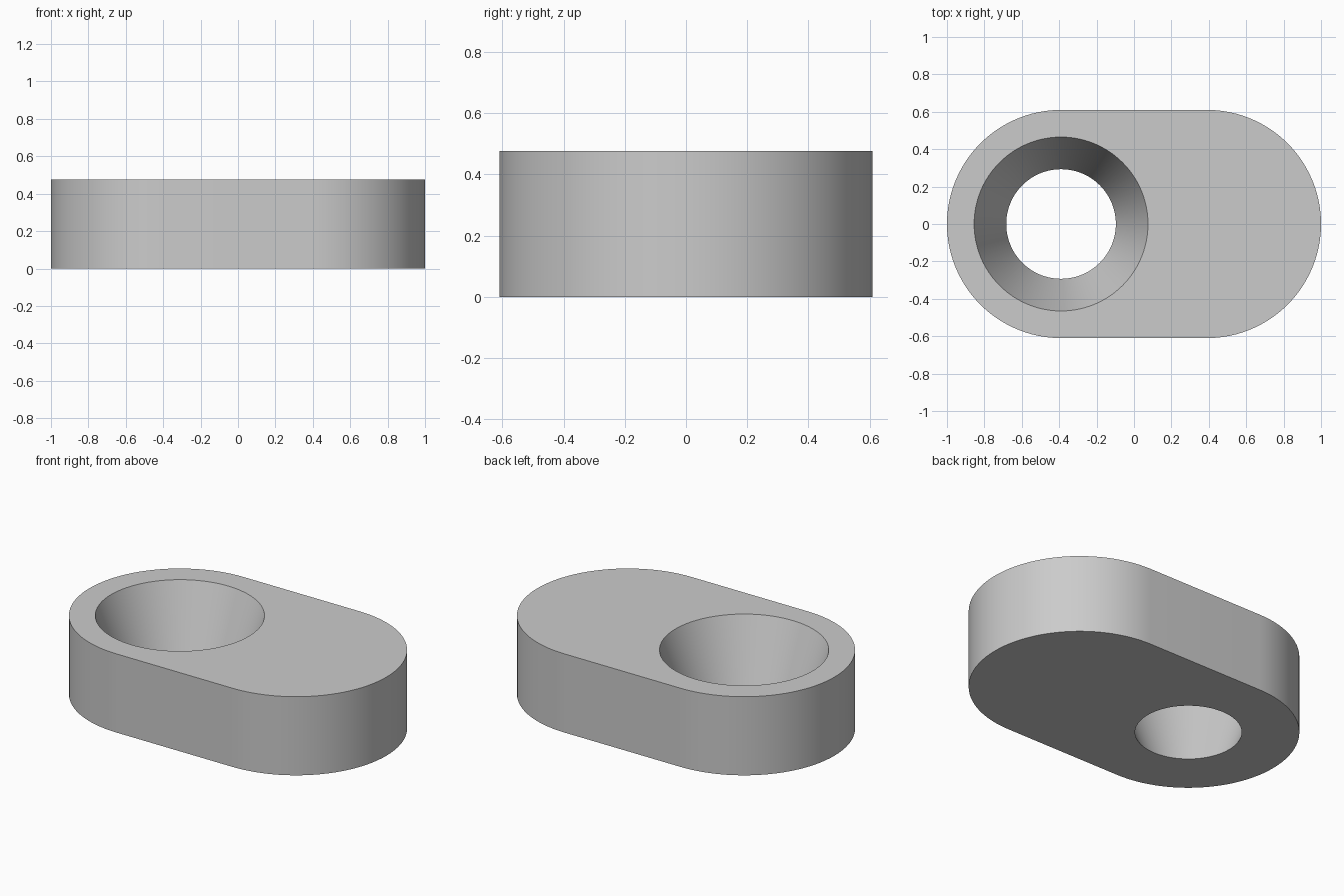
import bpy, bmesh, math

cube = bpy.data.objects.get("Cube")
if cube:
    bpy.data.objects.remove(cube, do_unlink=True)

HEIGHT = 0.477
END_RADIUS = 0.61
END_X = 0.39           # centres of the rounded ends
HOLE_TOP, HOLE_BOTTOM = 0.465, 0.293
SEGMENTS = 96

grey = bpy.data.materials.new("plain_grey")
grey.use_nodes = True
colour = (0.6, 0.6, 0.6, 1)
grey.diffuse_color = colour
grey.node_tree.nodes["Principled BSDF"].inputs["Base Color"].default_value = colour


def arc(cx, radius, start, sweep, count):
    angles = [start + sweep * i / count for i in range(count + 1)]
    return [(cx + radius * math.cos(a), radius * math.sin(a)) for a in angles]


def add_ring(bm, points, z):
    verts = [bm.verts.new((x, y, z)) for x, y in points]
    edges = [bm.edges.new((v, verts[i - 1])) for i, v in enumerate(verts)]
    return verts, edges


def add_wall(bm, low, high):
    for i in range(len(low)):
        bm.faces.new((low[i - 1], low[i], high[i], high[i - 1]))


# Rounded outline made of two half circles
outline = (arc(END_X, END_RADIUS, -math.pi / 2, math.pi, SEGMENTS // 2)
           + arc(-END_X, END_RADIUS, math.pi / 2, math.pi, SEGMENTS // 2))


def hole(radius):
    return arc(-END_X, radius, 0, math.tau, SEGMENTS)[:-1]


bm = bmesh.new()
outer_low, outer_low_edges = add_ring(bm, outline, 0)
outer_high, outer_high_edges = add_ring(bm, outline, HEIGHT)
hole_low, hole_low_edges = add_ring(bm, hole(HOLE_BOTTOM), 0)
hole_high, hole_high_edges = add_ring(bm, hole(HOLE_TOP), HEIGHT)

# Outer wall and tapered hole wall
add_wall(bm, outer_low, outer_high)
add_wall(bm, hole_high, hole_low)

# Flat top and bottom around the hole
bmesh.ops.triangle_fill(bm, edges=outer_low_edges + hole_low_edges,
                        use_beauty=True, normal=(0, 0, -1))
bmesh.ops.triangle_fill(bm, edges=outer_high_edges + hole_high_edges,
                        use_beauty=True, normal=(0, 0, 1))
bmesh.ops.recalc_face_normals(bm, faces=bm.faces)

mesh = bpy.data.meshes.new("rounded_block")
bm.to_mesh(mesh)
bm.free()
mesh.materials.append(grey)
block = bpy.data.objects.new("rounded_block_with_tapered_hole", mesh)
bpy.context.collection.objects.link(block)

# Smooth curved walls, crisp rims
bpy.ops.object.select_all(action="DESELECT")
block.select_set(True)
bpy.context.view_layer.objects.active = block
bpy.ops.object.shade_smooth_by_angle(angle=math.radians(30))
